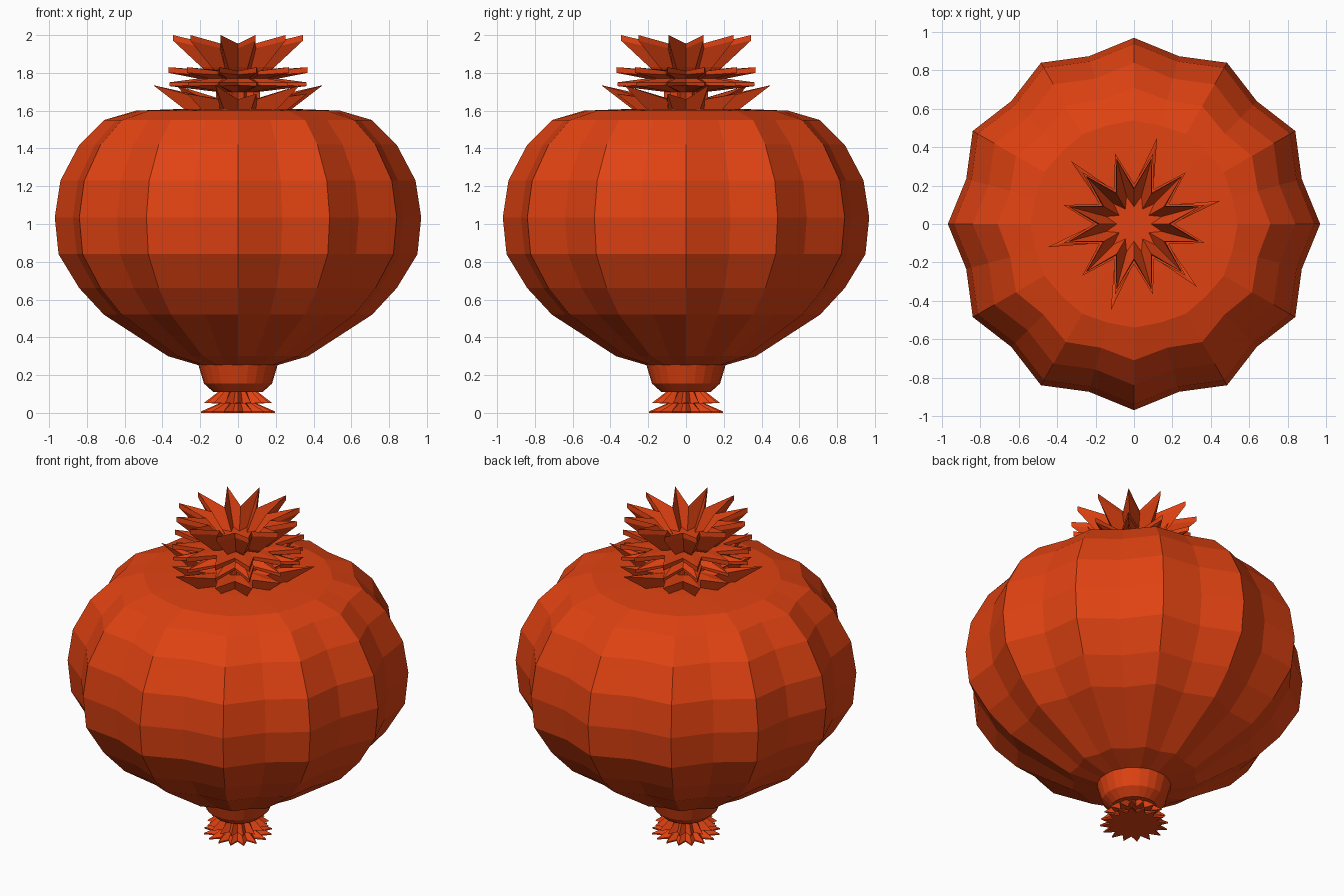
import bpy, bmesh
from math import sin, cos, pi

mat = bpy.data.materials.new("red_orange")
mat.diffuse_color = (0.75, 0.055, 0.006, 1)


def loft(name, rings, n, offset=0.0):
    """Stack zig-zag rings of 2n points and cap both ends.
    ring = (tip radius, valley radius, tip z, valley z[, long tip radius, long tip z])"""
    bm = bmesh.new()
    loops = []
    for ring in rings:
        tip, val, zt, zv = ring[:4]
        long_tip, long_z = ring[4:] if len(ring) > 4 else (tip, zt)
        loop = []
        for i in range(2 * n):
            a = offset + pi * i / n
            r, z = (val, zv) if i % 2 else ((long_tip, long_z) if i % 4 == 0 else (tip, zt))
            loop.append(bm.verts.new((r * cos(a), r * sin(a), z)))
        loops.append(loop)
    for lo, hi in zip(loops, loops[1:]):
        for i in range(2 * n):
            j = (i + 1) % (2 * n)
            bm.faces.new((lo[i], lo[j], hi[j], hi[i]))
    for loop, flip in ((loops[0], True), (loops[-1], False)):
        c = bm.verts.new((0, 0, sum(v.co.z for v in loop) / len(loop)))
        for i in range(2 * n):
            a, b = loop[i], loop[(i + 1) % (2 * n)]
            bm.faces.new((b, a, c) if flip else (a, b, c))
    bmesh.ops.recalc_face_normals(bm, faces=bm.faces)
    me = bpy.data.meshes.new(name)
    bm.to_mesh(me)
    bm.free()
    me.materials.append(mat)
    ob = bpy.data.objects.new(name, me)
    bpy.context.collection.objects.link(ob)
    return ob


# Ribbed round body: ridge radius, height, valley ratio
profile = [(0.20, 0.25, 0.95), (0.37, 0.30, 0.93), (0.71, 0.52, 0.93), (0.84, 0.66, 0.93),
           (0.95, 0.84, 0.93), (0.97, 1.035, 0.933), (0.94, 1.23, 0.933),
           (0.84, 1.42, 0.933), (0.71, 1.55, 0.94), (0.54, 1.60, 0.985), (0.28, 1.61, 1.0)]
loft("body", [(r, r * k, z, z) for r, z, k in profile], 12)

# Plain collar under the body
loft("collar", [(r, r, z, z) for r, z in
                ((0.10, 0.11), (0.13, 0.11), (0.18, 0.155), (0.21, 0.255))], 12)

# Frayed stem end: two flared stars
loft("stem_tip", [(0.195, 0.135, 0.0, 0.0), (0.195, 0.135, 0.008, 0.008),
                  (0.10, 0.08, 0.05, 0.05), (0.18, 0.12, 0.053, 0.05),
                  (0.10, 0.08, 0.115, 0.115)], 16)

# Lower crown with alternating long and short points
loft("lower_crown", [(0.27, 0.19, 1.605, 1.605, 0.29, 1.605),
                     (0.38, 0.20, 1.69, 1.66, 0.465, 1.735),
                     (0.12, 0.09, 1.66, 1.65), (0.12, 0.09, 1.74, 1.74)], 12, pi / 12)

# Middle crown: two thin star collars
loft("middle_crown", [(0.12, 0.09, 1.70, 1.70), (0.375, 0.21, 1.73, 1.735),
                      (0.375, 0.21, 1.75, 1.75), (0.22, 0.15, 1.77, 1.77),
                      (0.38, 0.21, 1.80, 1.79), (0.38, 0.21, 1.83, 1.81),
                      (0.15, 0.11, 1.81, 1.81)], 12, pi / 12)

# Upper crown: open flared star
loft("upper_crown", [(0.15, 0.11, 1.79, 1.79), (0.20, 0.14, 1.83, 1.83),
                     (0.355, 0.19, 1.97, 1.93), (0.355, 0.18, 2.0, 1.955),
                     (0.15, 0.09, 1.84, 1.84)], 12, pi / 12)
